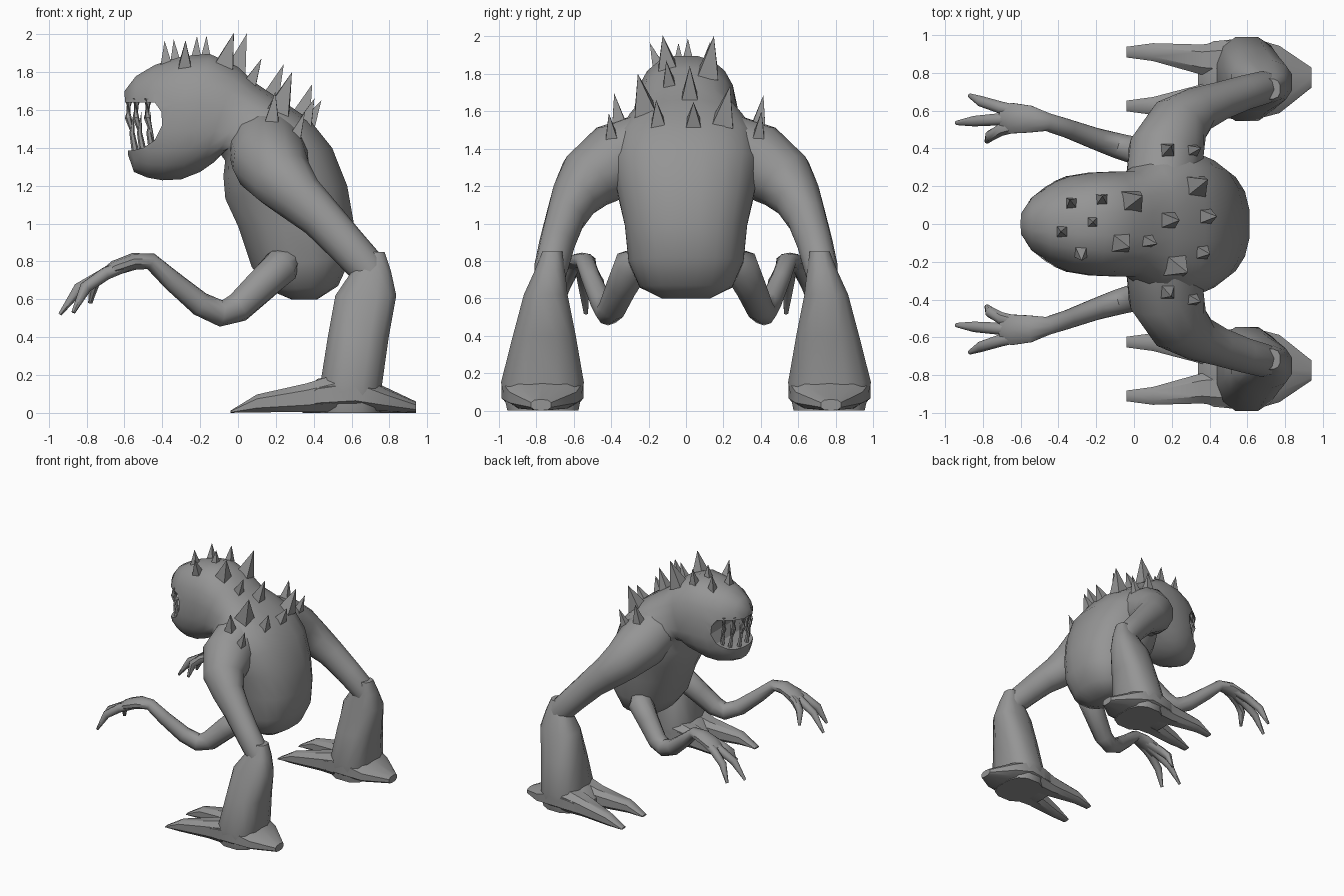
import bpy, bmesh, math
from mathutils import Vector
from mathutils.bvhtree import BVHTree

cube = bpy.data.objects.get("Cube")
if cube:
    bpy.data.objects.remove(cube, do_unlink=True)

GREY = (0.3, 0.3, 0.3, 1)
skin = bpy.data.materials.new("grey_skin")
skin.use_nodes = True
skin.diffuse_color = GREY
bsdf = skin.node_tree.nodes["Principled BSDF"]
bsdf.inputs["Base Color"].default_value = GREY
bsdf.inputs["Roughness"].default_value = 0.8


def make_object(name, bm, smooth=45):
    bmesh.ops.recalc_face_normals(bm, faces=bm.faces)
    mesh = bpy.data.meshes.new(name)
    bm.to_mesh(mesh)
    bm.free()
    mesh.materials.append(skin)
    obj = bpy.data.objects.new(name, mesh)
    bpy.context.collection.objects.link(obj)
    if smooth:
        bpy.ops.object.select_all(action='DESELECT')
        obj.select_set(True)
        bpy.context.view_layer.objects.active = obj
        bpy.ops.object.shade_smooth_by_angle(angle=math.radians(smooth))
    return obj


def ring(centre, u, v, n, power=1.0):
    """Superellipse around centre, with half axes u and v."""
    pts = []
    for i in range(n):
        a = math.tau * (i + 0.5) / n
        c, s = math.cos(a), math.sin(a)
        pts.append(centre + u * math.copysign(abs(c) ** power, c)
                   + v * math.copysign(abs(s) ** power, s))
    return pts


def add_loft(bm, rings):
    loops = [[bm.verts.new(p) for p in r] for r in rings]
    n = len(loops[0])
    for a, b in zip(loops, loops[1:]):
        for i in range(n):
            j = (i + 1) % n
            bm.faces.new((a[i], a[j], b[j], b[i]))
    bm.faces.new(loops[0])
    bm.faces.new(loops[-1])


def tube_rings(path, n=10):
    """Rings along a path of (x, y, z, half width, half height)."""
    pts = [Vector(p[:3]) for p in path]
    rings = []
    for i, p in enumerate(path):
        t = (pts[min(i + 1, len(pts) - 1)] - pts[max(i - 1, 0)]).normalized()
        side = t.cross(Vector((0, 0, 1))).normalized()
        rings.append(ring(pts[i], side * p[3], side.cross(t) * p[4], n))
    return rings


def box_rings(sections, n=10, power=0.75):
    """Rings from opposite corners (x0, y0, z0), (x1, y1, z1); one axis is constant."""
    rings = []
    for lo, hi in sections:
        lo, hi = Vector(lo), Vector(hi)
        h = (hi - lo) / 2
        u = Vector((0, h.y, 0))
        v = Vector((h.x, 0, h.z))
        rings.append(ring((lo + hi) / 2, u, v, n, power))
    return rings


def both_sides(name, ring_sets, smooth=45):
    objs = []
    for side, s in (("right", 1), ("left", -1)):
        bm = bmesh.new()
        for rings in ring_sets:
            add_loft(bm, [[Vector((p.x, s * p.y, p.z)) for p in r] for r in rings])
        objs.append(make_object(side + "_" + name, bm, smooth))
    return objs


# Torso, neck and head: back point, front point (x, z), half width
spine = [
    ((.42, .60), (.28, .60), .13), ((.53, .67), (.16, .65), .25),
    ((.60, .82), (.07, .77), .31), ((.615, 1.0), (0, .98), .33),
    ((.58, 1.2), (-.07, 1.13), .37), ((.50, 1.4), (-.08, 1.25), .40),
    ((.38, 1.55), (-.07, 1.33), .39), ((.22, 1.66), (-.09, 1.36), .33),
    ((.10, 1.74), (-.13, 1.32), .28), ((0, 1.83), (-.2, 1.27), .28),
    ((-.15, 1.9), (-.3, 1.23), .275), ((-.3, 1.885), (-.4, 1.225), .255),
    ((-.44, 1.84), (-.48, 1.24), .21), ((-.54, 1.78), (-.55, 1.27), .15),
    ((-.6, 1.70), (-.58, 1.36), .07)]
bm = bmesh.new()
add_loft(bm, [ring(Vector(((a[0] + b[0]) / 2, 0, (a[1] + b[1]) / 2)), Vector((0, w, 0)),
                   Vector(((a[0] - b[0]) / 2, 0, (a[1] - b[1]) / 2)), 20, 0.82)
              for a, b, w in spine])
body = make_object("body", bm)

# Mouth opening cut right through the jaws
mouth = [(-.8, 1.64), (-.44, 1.64), (-.405, 1.59), (-.40, 1.52), (-.44, 1.44),
         (-.5, 1.40), (-.56, 1.385), (-.8, 1.385)]
bm = bmesh.new()
add_loft(bm, [[Vector((x, y, z)) for x, z in mouth] for y in (-.5, .5)])
cutter = make_object("mouth_cutter", bm, 0)
cutter.hide_render = True
cut = body.modifiers.new("mouth", 'BOOLEAN')
cut.operation = 'DIFFERENCE'
cut.solver = 'EXACT'
cut.object = cutter
bpy.context.view_layer.objects.active = body
bpy.ops.object.modifier_apply(modifier=cut.name)
bpy.data.objects.remove(cutter, do_unlink=True)

# Thin curved fangs around both jaws
bm = bmesh.new()
for x, y in ((-.575, .045), (-.535, .115), (-.475, .165)):
    for s in (1, -1):
        add_loft(bm, tube_rings([(x, s * y, 1.66, .022, .022), (x - .005, s * y, 1.56, .018, .018),
                                 (x + .035, s * y * .95, 1.42, .002, .002)], 6))
for x, y in ((-.54, .05), (-.50, .12), (-.45, .16)):
    for s in (1, -1):
        add_loft(bm, tube_rings([(x, s * y, 1.37, .02, .02), (x - .02, s * y, 1.48, .014, .014),
                                 (x - .01, s * y, 1.59, .002, .002)], 6))
make_object("fangs", bm)

# Big legs hanging from the shoulders
thighs = both_sides("thigh", [tube_rings([
    (.15, .20, 1.40, .20, .20), (.17, .38, 1.335, .205, .205), (.235, .53, 1.23, .165, .17),
    (.33, .60, 1.13, .125, .135), (.44, .645, 1.03, .105, .115), (.57, .69, .89, .095, .105),
    (.68, .72, .77, .09, .10), (.72, .73, .70, .08, .08)], 12)])

# Lower legs flaring down to the ankles
both_sides("shin", [box_rings([
    ((.66, .66, .85), (.775, .77, .85)), ((.60, .645, .75), (.81, .81, .75)),
    ((.51, .63, .62), (.84, .87, .62)), ((.47, .585, .4), (.80, .93, .4)),
    ((.43, .54, .15), (.765, .995, .15)), ((.43, .57, 0), (.76, .96, 0))], 12)])

# Feet: heel wedge and two long toes
heel = box_rings([((.94, .72, 0), (.94, .83, .06)), ((.77, .58, 0), (.77, .95, .14)),
                  ((.62, .54, 0), (.62, .995, .22)), ((.42, .56, 0), (.42, .975, .18)),
                  ((.34, .62, 0), (.34, .93, .10))])
toes = [box_rings([((.52, y - .11, 0), (.52, y + .11, .21)), ((.36, y - .085, 0), (.36, y + .085, .16)),
                   ((.1, t - .05, 0), (.1, t + .05, .10)), ((-.04, t - .03, 0), (-.04, t + .03, .012))], 8)
        for y, t in ((.87, .91), (.66, .625))]
both_sides("foot", [heel] + toes, 35)

# Small arms from the hips, reaching forward
both_sides("arm", [tube_rings([
    (.28, .24, .82, .06, .05), (.23, .29, .775, .10, .10), (.12, .34, .67, .085, .09),
    (0, .39, .555, .075, .08), (-.09, .415, .525, .07, .07), (-.2, .45, .575, .06, .065),
    (-.35, .505, .70, .052, .055), (-.46, .54, .80, .05, .045), (-.55, .555, .80, .075, .045),
    (-.65, .56, .765, .085, .04), (-.70, .56, .735, .06, .03)])])

# Three tapering fingers on each hand
both_sides("fingers", [tube_rings([
    (-.58, (y + .56) / 2, .785, .035, .035), (-.7, y, .735, .035, .035),
    ((tx - .7) / 2 - .02, (y + ty) / 2, (tz + .735) / 2 + .03, .03, .032),
    (tx, ty, tz, .012, .01)], 8)
    for y, tx, ty, tz in ((.615, -.87, .68, .53), (.555, -.94, .535, .52), (.50, -.78, .435, .58))])

# Pyramid spikes planted on the head, back and shoulders: x, y, height, base radius
surfaces = []
for obj in [body] + thighs:
    b = bmesh.new()
    b.from_mesh(obj.data)
    surfaces.append(BVHTree.FromBMesh(b))
    b.free()
spikes = [(-.38, -.04, .11, .045), (-.33, .11, .12, .045), (-.28, -.15, .13, .05),
          (-.22, .01, .10, .042), (-.17, .13, .12, .045), (-.01, .12, .20, .08),
          (-.07, -.1, .17, .075), (.07, -.09, .13, .05), (.18, .02, .17, .065),
          (.18, .39, .15, .055), (.31, .39, .13, .045), (.33, .20, .19, .08),
          (.38, .04, .12, .06), (.22, -.22, .20, .085), (.36, -.15, .12, .055),
          (.18, -.36, .15, .055), (.31, -.40, .12, .045)]
bm = bmesh.new()
for x, y, height, radius in spikes:
    hits = [t.ray_cast(Vector((x, y, 3)), Vector((0, 0, -1))) for t in surfaces]
    hit = max((h for h in hits if h[0]), key=lambda h: h[0].z)
    axis = (hit[1].normalized() * .6 + Vector((.1, 0, .6))).normalized()
    side = axis.cross(Vector((0, 1, 0))).normalized()
    base = hit[0] - axis * .025
    corners = [bm.verts.new(p) for p in ring(base, side * radius, side.cross(axis) * radius, 4)]
    tip = bm.verts.new(hit[0] + axis * height)
    bm.faces.new(corners)
    for i in range(4):
        bm.faces.new((corners[i], corners[(i + 1) % 4], tip))
make_object("spikes", bm, 0)
